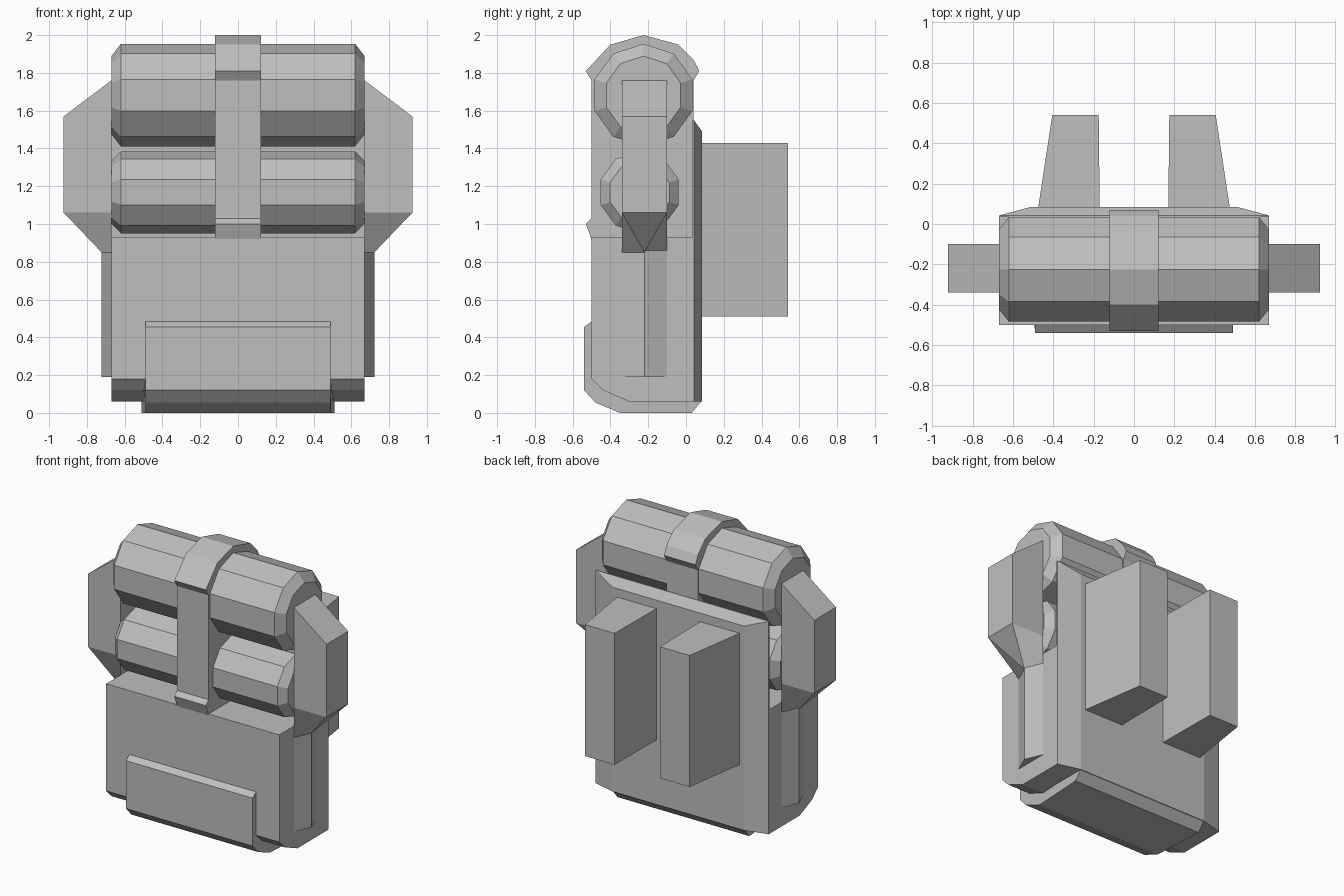
import bpy, bmesh, math

cube = bpy.data.objects.get("Cube")
if cube:
    bpy.data.objects.remove(cube, do_unlink=True)

grey = bpy.data.materials.new("plain_grey")
grey.use_nodes = True
grey.diffuse_color = (0.52, 0.52, 0.52, 1)
grey.node_tree.nodes["Principled BSDF"].inputs["Base Color"].default_value = grey.diffuse_color


def loft(name, rings, mirror=False):
    """Skin a list of equal-length point rings and cap both ends."""
    bm = bmesh.new()
    loops = [[bm.verts.new(p) for p in ring] for ring in rings]
    n = len(loops[0])
    for a, b in zip(loops, loops[1:]):
        for i in range(n):
            j = (i + 1) % n
            bm.faces.new((a[i], a[j], b[j], b[i]))
    bm.faces.new(loops[0][::-1])
    bm.faces.new(loops[-1])
    bmesh.ops.remove_doubles(bm, verts=bm.verts, dist=0.0001)
    bmesh.ops.recalc_face_normals(bm, faces=bm.faces)
    mesh = bpy.data.meshes.new(name)
    bm.to_mesh(mesh)
    bm.free()
    mesh.materials.append(grey)
    obj = bpy.data.objects.new(name, mesh)
    bpy.context.collection.objects.link(obj)
    if mirror:
        obj.modifiers.new("mirror", 'MIRROR')
    return obj


def across(name, profile, width):
    """Extrude a side profile (y, z) across x; width(y) is the half width."""
    return loft(name, [[(s * width(y), y, z) for y, z in profile] for s in (-1, 1)])


def bedroll(name, y, z, radius, end_radius):
    """Ten-sided roll with chamfered ends."""
    rings = []
    for x, r in ((-0.67, end_radius), (-0.62, radius), (0.62, radius), (0.67, end_radius)):
        rings.append([(x, y + r * math.sin(i * math.tau / 10),
                       z + r * math.cos(i * math.tau / 10)) for i in range(10)])
    return loft(name, rings)


def plate(x0, x1, z0, z1, y):
    return [(x0, y, z0), (x1, y, z0), (x1, y, z1), (x0, y, z1)]


# Main bag with rounded lower front
across("bag_body", [(-0.5, 0.93), (-0.5, 0.18), (-0.44, 0.12), (-0.3, 0.06),
                    (0.04, 0.06), (0.04, 0.93)], lambda y: 0.67)

# Front pocket that wraps under the bag
across("front_pocket", [(-0.49, 0.49), (-0.54, 0.455), (-0.54, 0.12), (-0.48, 0.055),
                        (-0.35, 0), (0.03, 0), (0.08, 0.06), (0, 0.1),
                        (-0.3, 0.1), (-0.48, 0.19)],
       lambda y: 0.49 if y < -0.32 else 0.51)

# Back panel with chamfered sides and top
loft("back_panel", [plate(-0.67, 0.67, 0.06, 1.55, 0.035),
                    plate(-0.67, 0.67, 0.06, 1.55, 0.042),
                    plate(-0.51, 0.51, 0.06, 1.49, 0.085)])

# Rolls and the strap around them
bedroll("upper_roll", -0.225, 1.682, 0.272, 0.207)
bedroll("lower_roll", -0.245, 1.168, 0.217, 0.165)
across("roll_strap", [(-0.5, 0.92), (-0.53, 1.0), (-0.5, 1.03), (-0.5, 1.76),
                      (-0.53, 1.81), (-0.4, 1.95), (-0.225, 2.0), (-0.04, 1.95),
                      (0.04, 1.87), (0.07, 1.81), (0.04, 1.76), (0.04, 0.92)],
       lambda y: 0.122)

# Tapered shoulder blocks on the back
loft("shoulder_block", [plate(0.17, 0.475, 0.51, 1.43, 0.08),
                        plate(0.175, 0.405, 0.51, 1.43, 0.54)], True)

# Ridged side strips
loft("side_strip", [[(0.66, -0.34, z), (0.67, -0.34, z), (0.722, -0.22, z),
                     (0.67, -0.1, z), (0.66, -0.1, z)] for z in (0.19, 0.86)], True)

# Side pouches tapering down onto the strip ridge
loft("side_pouch", [
    [(0.67, -0.34, 0.85), (0.722, -0.22, 0.85), (0.722, -0.22, 0.85), (0.67, -0.1, 0.85)],
    [(0.67, -0.34, 1.06), (0.923, -0.34, 1.06), (0.923, -0.1, 1.06), (0.67, -0.1, 1.06)],
    [(0.67, -0.34, 1.57), (0.923, -0.34, 1.57), (0.923, -0.1, 1.57), (0.67, -0.1, 1.57)],
    [(0.67, -0.34, 1.76), (0.67, -0.34, 1.76), (0.67, -0.1, 1.76), (0.67, -0.1, 1.76)],
], True)
